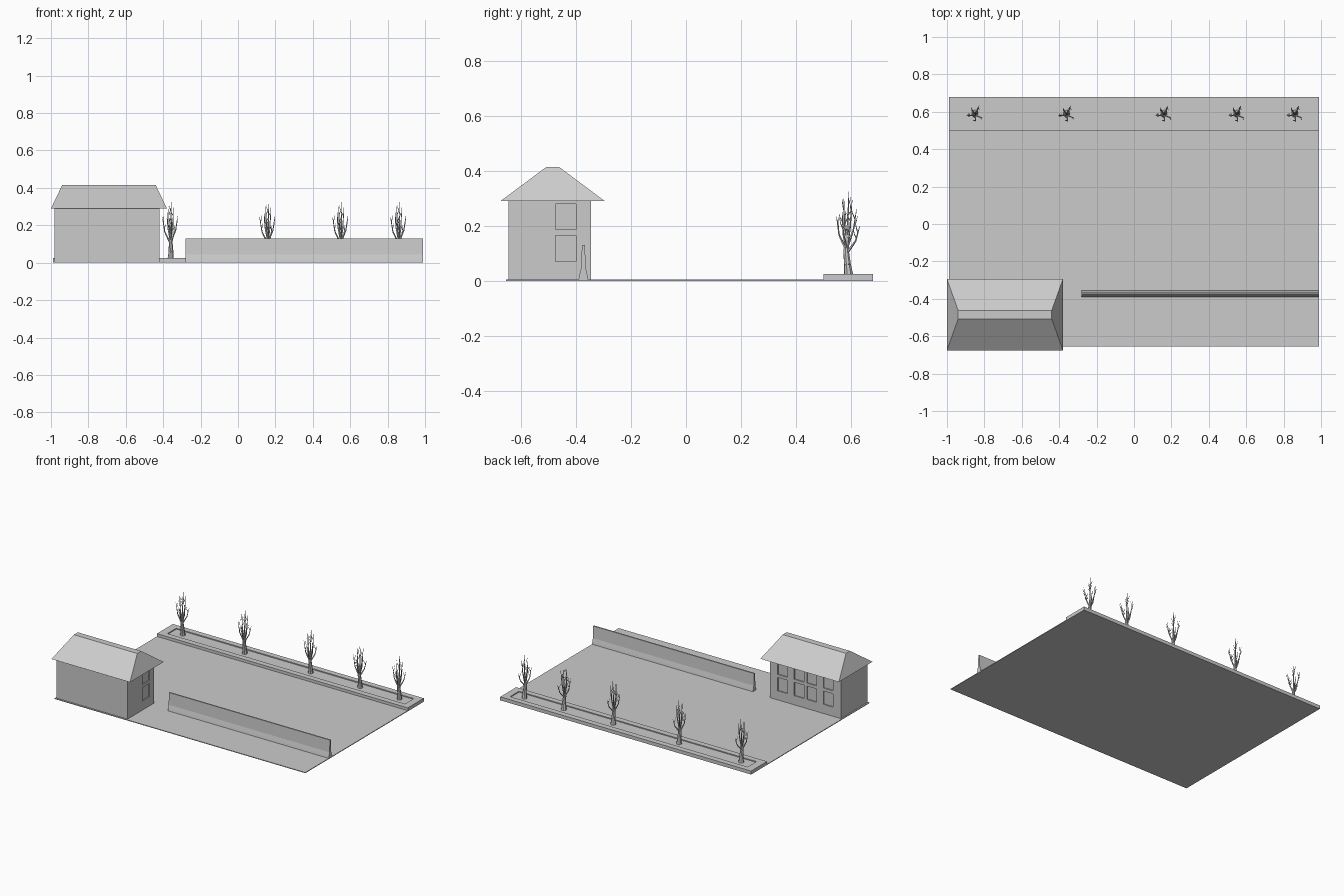
import bpy
import bmesh
import math
import random
from mathutils import Vector

cube = bpy.data.objects.get("Cube")
if cube:
    bpy.data.objects.remove(cube, do_unlink=True)

grey = bpy.data.materials.new("plain grey")
grey.use_nodes = True
colour = (0.6, 0.6, 0.6, 1)
grey.diffuse_color = colour
grey.node_tree.nodes["Principled BSDF"].inputs["Base Color"].default_value = colour


def finish(name, bm):
    bmesh.ops.recalc_face_normals(bm, faces=bm.faces)
    mesh = bpy.data.meshes.new(name)
    bm.to_mesh(mesh)
    bm.free()
    mesh.materials.append(grey)
    obj = bpy.data.objects.new(name, mesh)
    bpy.context.collection.objects.link(obj)
    return obj


def loft(bm, rings):
    """Skin closed rings of points and cap both ends."""
    loops = [[bm.verts.new(p) for p in ring] for ring in rings]
    for a, b in zip(loops, loops[1:]):
        for i in range(len(a)):
            j = (i + 1) % len(a)
            bm.faces.new((a[i], a[j], b[j], b[i]))
    bm.faces.new(loops[0])
    bm.faces.new(loops[-1])


def rectangle(x, y, z):
    return [(x[0], y[0], z), (x[1], y[0], z), (x[1], y[1], z), (x[0], y[1], z)]


def box(bm, x, y, z):
    loft(bm, [rectangle(x, y, h) for h in z])


def carve(obj, cutter):
    """Subtract the cutter, keep the result and drop the cutter."""
    cutter.hide_render = True
    mod = obj.modifiers.new("carve", "BOOLEAN")
    mod.operation = "DIFFERENCE"
    mod.solver = "EXACT"
    mod.object = cutter
    graph = bpy.context.evaluated_depsgraph_get()
    mesh = bpy.data.meshes.new_from_object(obj.evaluated_get(graph))
    obj.modifiers.clear()
    obj.data = mesh
    bpy.data.objects.remove(cutter, do_unlink=True)


# Ground slab
bm = bmesh.new()
box(bm, (-0.99, 0.99), (-0.655, 0.68), (0, 0.005))
finish("ground", bm)

# Planter with a sunken bed
bm = bmesh.new()
box(bm, (-0.99, 0.99), (0.5, 0.68), (0, 0.025))
planter = finish("planter", bm)
bm = bmesh.new()
box(bm, (-0.935, 0.94), (0.54, 0.64), (0.018, 0.05))
carve(planter, finish("bed_cutter", bm))

# House walls with recessed windows at the back and the right side
bm = bmesh.new()
box(bm, (-0.98, -0.42), (-0.645, -0.345), (0.002, 0.29))
walls = finish("house_walls", bm)
bm = bmesh.new()
for row in ((0.07, 0.165), (0.187, 0.28)):
    for x in (-0.88, -0.75, -0.65, -0.52):
        box(bm, (x - 0.038, x + 0.038), (-0.353, -0.3), row)
    box(bm, (-0.428, -0.4), (-0.475, -0.4), row)
carve(walls, finish("window_cutter", bm))

# Hipped roof with a narrow flat ridge
bm = bmesh.new()
loft(bm, [rectangle((-1, -0.38), (-0.675, -0.295), 0.29),
          rectangle((-0.94, -0.44), (-0.507, -0.462), 0.415)])
finish("roof", bm)

# Barrier wall with a flared foot
half = [(0.018, 0.004), (0.015, 0.02), (0.009, 0.045), (0.005, 0.13)]
profile = half + [(-y, z) for y, z in reversed(half)]
bm = bmesh.new()
loft(bm, [[(x, y - 0.373, z) for y, z in profile] for x in (-0.28, 0.99)])
finish("barrier_wall", bm)


def limb(bm, points, r0, r1, sides=6):
    """Tapered tube along a path."""
    pts = [Vector(p) for p in points]
    rings = []
    for i, p in enumerate(pts):
        way = (pts[min(i + 1, len(pts) - 1)] - pts[max(i - 1, 0)]).normalized()
        u = way.cross(Vector((0.3, 1, 0))).normalized()
        v = way.cross(u)
        r = r0 + (r1 - r0) * i / (len(pts) - 1)
        turns = [math.tau * k / sides for k in range(sides)]
        rings.append([p + r * (u * math.cos(t) + v * math.sin(t)) for t in turns])
    loft(bm, rings)


def bare_tree(name, x, y):
    random.seed(4)
    bm = bmesh.new()
    # Flared trunk
    limb(bm, [(0, 0.002, 0.015), (0.002, -0.003, 0.06)], 0.018, 0.013, 8)
    limb(bm, [(0.002, -0.003, 0.06), (0.0, -0.008, 0.11), (0, -0.005, 0.14)], 0.013, 0.008, 8)
    # Main boughs, given by their tip and fork height
    tips = [(0.003, 0.002, 0.325, 0.13), (-0.012, -0.016, 0.3, 0.12),
            (0.016, 0.014, 0.295, 0.12), (-0.045, -0.012, 0.245, 0.1),
            (0.038, -0.022, 0.25, 0.11), (-0.02, 0.03, 0.26, 0.12),
            (0.022, 0.042, 0.2, 0.1), (0.005, -0.043, 0.235, 0.11)]
    for tx, ty, tz, fork in tips:
        start, tip = Vector((0, -0.006, fork)), Vector((tx, ty, tz))
        mid = start.lerp(tip, 0.45) + Vector((tx, ty, 0)) * 0.25
        limb(bm, [start, mid, tip], 0.0055, 0.001, 5)
        # Twigs growing up and outwards
        for t in (0.2, 0.55):
            root = mid.lerp(tip, t)
            turn = random.uniform(0, math.tau)
            out = Vector((math.cos(turn), math.sin(turn), 0)) * 0.014
            rise = Vector((0, 0, min(random.uniform(0.025, 0.045), 0.32 - root.z)))
            limb(bm, [root, root + out * 0.7 + rise * 0.5, root + out + rise], 0.0025, 0.0007, 4)
    tree = finish(name, bm)
    tree.location = (x, y, 0)


for number, x in enumerate((-0.85, -0.36, 0.16, 0.55, 0.86), 1):
    bare_tree(f"bare_tree_{number}", x, 0.59)
